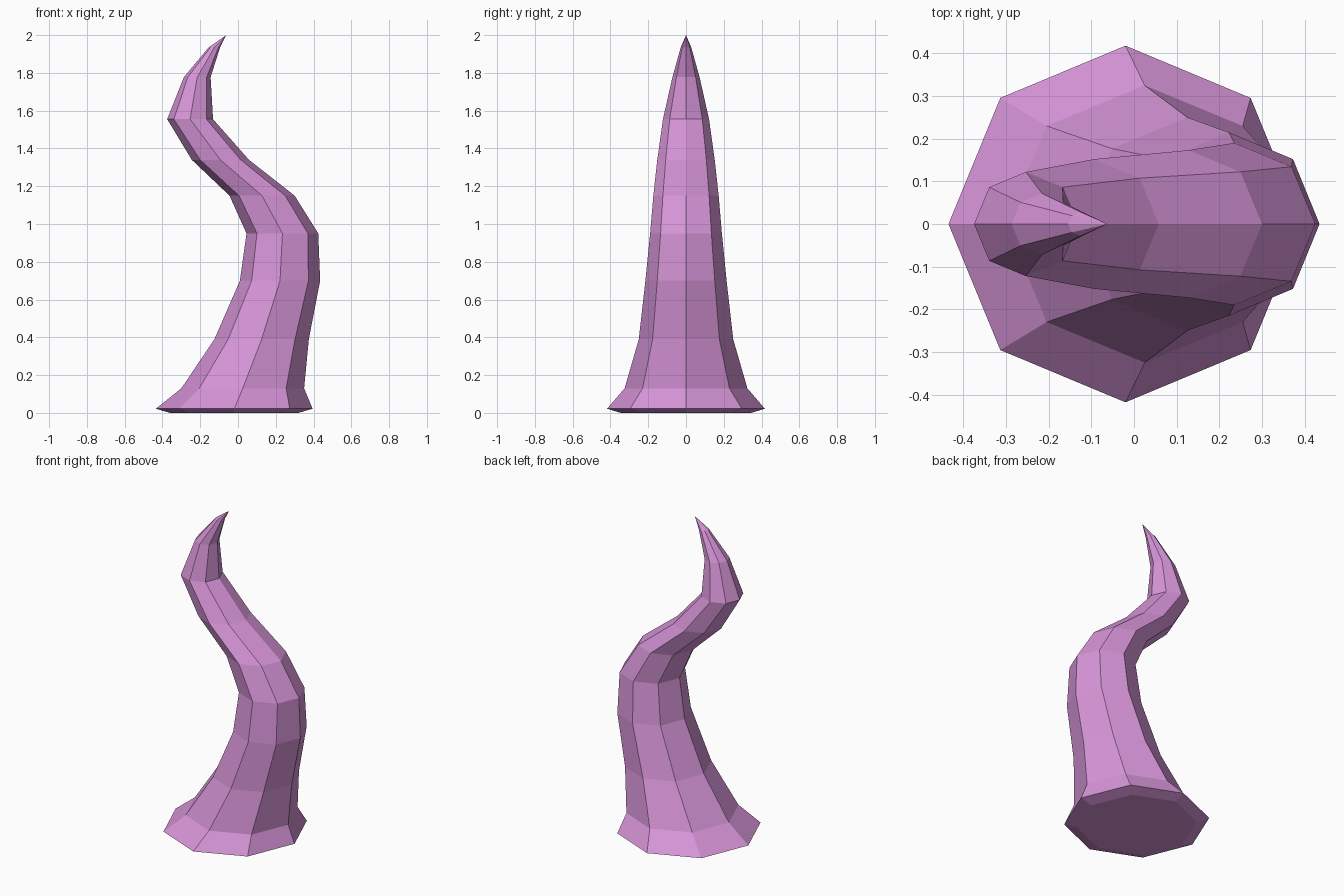
import bpy, bmesh, math

if "Cube" in bpy.data.objects:
    bpy.data.objects.remove(bpy.data.objects["Cube"])

# Octagonal cross-sections: left x, right x, half depth in y, height
sections = [
    (-0.36, 0.32, 0.345, 0.0),
    (-0.435, 0.395, 0.418, 0.022),
    (-0.30, 0.35, 0.325, 0.13),
    (-0.125, 0.375, 0.25, 0.39),
    (0.01, 0.435, 0.215, 0.70),
    (0.045, 0.425, 0.19, 0.95),
    (-0.045, 0.30, 0.173, 1.15),
    (-0.245, 0.058, 0.152, 1.34),
    (-0.375, -0.132, 0.122, 1.555),
    (-0.287, -0.145, 0.072, 1.777),
    (-0.155, -0.095, 0.028, 1.935),
]
SIDES = 8

# Tapered wavy body skinned over the sections
bm = bmesh.new()
rings = []
for left, right, depth, z in sections:
    cx, rx = (left + right) / 2, (right - left) / 2
    angles = [2 * math.pi * i / SIDES for i in range(SIDES)]
    rings.append([bm.verts.new((cx + rx * math.cos(a), depth * math.sin(a), z))
                  for a in angles])
for low, high in zip(rings, rings[1:]):
    for i in range(SIDES):
        j = (i + 1) % SIDES
        bm.faces.new((low[i], low[j], high[j], high[i]))

# Flat underside and pointed tip
bm.faces.new(list(reversed(rings[0])))
tip = bm.verts.new((-0.062, 0, 2.0))
for i in range(SIDES):
    bm.faces.new((rings[-1][i], rings[-1][(i + 1) % SIDES], tip))
bmesh.ops.recalc_face_normals(bm, faces=bm.faces)

mesh = bpy.data.meshes.new("tentacle")
bm.to_mesh(mesh)
bm.free()
tentacle = bpy.data.objects.new("tentacle", mesh)
bpy.context.collection.objects.link(tentacle)

# Orchid skin
skin = bpy.data.materials.new("orchid_skin")
skin.diffuse_color = (0.68, 0.30, 0.69, 1)
skin.use_nodes = True
skin.node_tree.nodes["Principled BSDF"].inputs["Base Color"].default_value = skin.diffuse_color
mesh.materials.append(skin)
